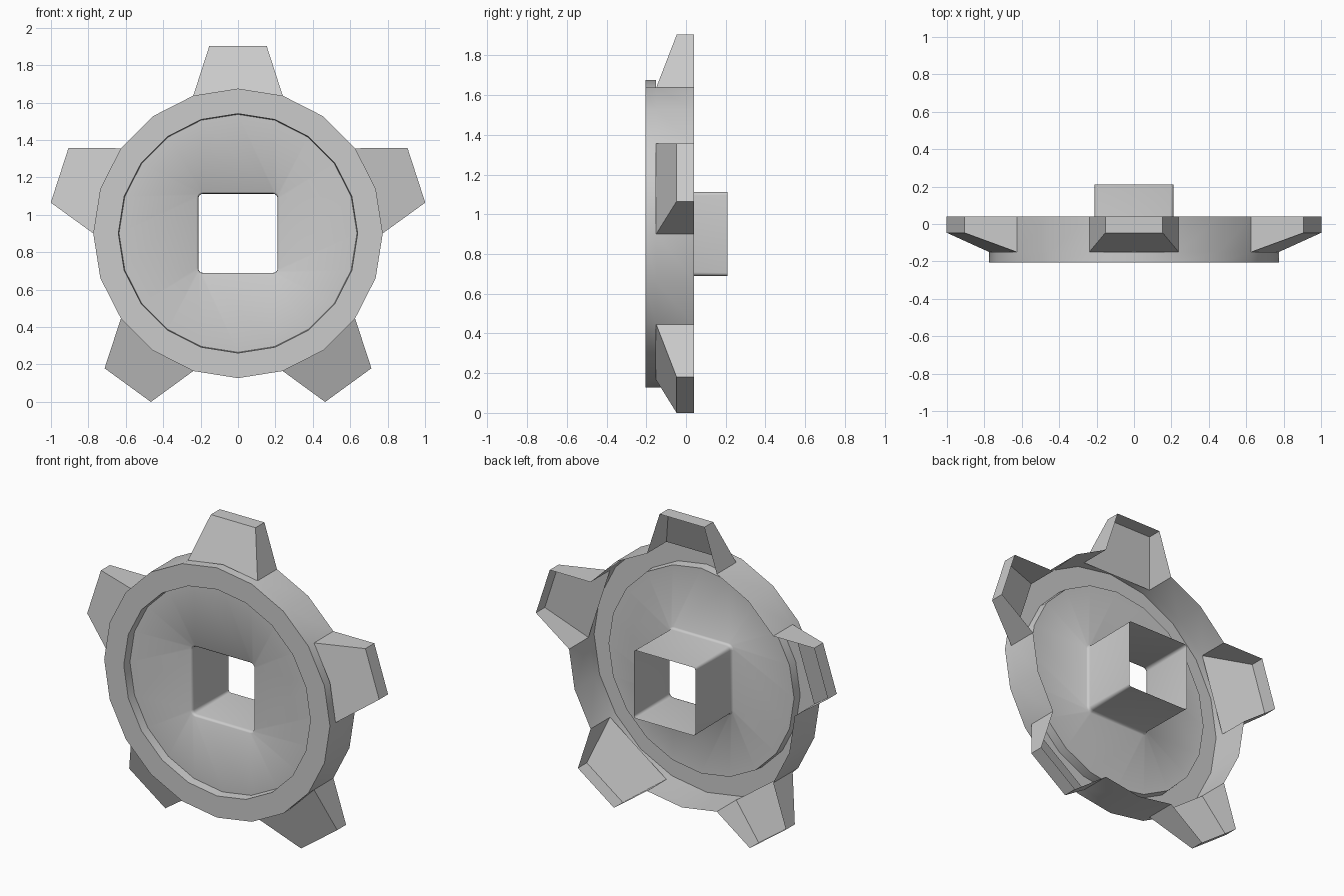
import bpy, bmesh
from math import sin, cos, pi, radians

if "Cube" in bpy.data.objects:
    bpy.data.objects.remove(bpy.data.objects["Cube"])

CZ = 0.901                     # wheel centre height
R_RIM, R_IN = 0.774, 0.64      # rim radius, recess radius
Y_FRONT, Y_BACK = -0.205, 0.04
Y_TOOTH, Y_DISC, Y_END = -0.15, -0.15, 0.21
N = 20


def polar(r, i, y, side=0.0):
    """Point at radius r on spoke i (0 = top), shifted sideways."""
    t = 2 * pi * i / N
    return (r * sin(t) + side * cos(t), y, CZ + r * cos(t) - side * sin(t))


def ring(r, y):
    return [polar(r, i, y) for i in range(N)]


def rounded_square(half, rad, y):
    """Twenty points, five for each rounded corner, clockwise from the top."""
    pts = []
    for q in range(4):
        for k in range(5):
            a = radians(90 * q + 22.5 * k)
            m = radians(90 * q + 45)
            d = (half - rad) * 2 ** 0.5
            pts.append((d * sin(m) + rad * sin(a), y, CZ + d * cos(m) + rad * cos(a)))
    return pts


def strip(a, b):
    return [(a[i], a[(i + 1) % N], b[(i + 1) % N], b[i]) for i in range(N)]


def build(name, polys, angle=30):
    bm = bmesh.new()
    for p in polys:
        bm.faces.new([bm.verts.new(v) for v in p])
    bmesh.ops.remove_doubles(bm, verts=bm.verts, dist=1e-4)
    bmesh.ops.recalc_face_normals(bm, faces=bm.faces)
    # open shell: make the front-facing side the outside
    if sum(f.normal.y * f.calc_area() for f in bm.faces) > 0:
        bmesh.ops.reverse_faces(bm, faces=bm.faces)
    me = bpy.data.meshes.new(name)
    bm.to_mesh(me)
    bm.free()
    ob = bpy.data.objects.new(name, me)
    bpy.context.collection.objects.link(ob)
    bpy.ops.object.select_all(action='DESELECT')
    ob.select_set(True)
    bpy.context.view_layer.objects.active = ob
    bpy.ops.object.shade_smooth_by_angle(angle=radians(angle))
    return ob


# rim, open at the back, with five hollow teeth breaking through its wall
front, lip = ring(R_RIM, Y_FRONT), ring(R_RIM, Y_TOOTH)
back = ring(R_RIM, Y_BACK)
rim = strip(ring(R_IN, Y_FRONT), front) + strip(front, lip)
wall = strip(lip, back)
for i in range(0, N, 4):
    rim += [wall[i + 1], wall[i + 2]]
    l, m, r = lip[i - 1], lip[i], lip[i + 1]
    lb, rb = back[i - 1], back[i + 1]
    tl, tr = polar(1.003, i, -0.047, -0.153), polar(1.003, i, -0.047, 0.153)
    tlb, trb = polar(1.003, i, Y_BACK, -0.153), polar(1.003, i, Y_BACK, 0.153)
    rim += [(l, m, r), (l, r, tr, tl), (tl, tr, trb, tlb),
            (l, tl, tlb, lb), (r, rb, trb, tr)]
build("toothed_rim", rim)

# recessed disc flowing into an open square tube
loops = [ring(R_IN, Y_FRONT), ring(R_IN - 0.004, Y_DISC),
         rounded_square(0.222, 0.035, Y_DISC),
         rounded_square(0.214, 0.028, Y_DISC + 0.006),
         rounded_square(0.211, 0.022, Y_DISC + 0.02),
         rounded_square(0.211, 0.015, Y_END)]
plate = []
for a, b in zip(loops, loops[1:]):
    plate += strip(a, b)
build("hub_plate", plate, 50)
